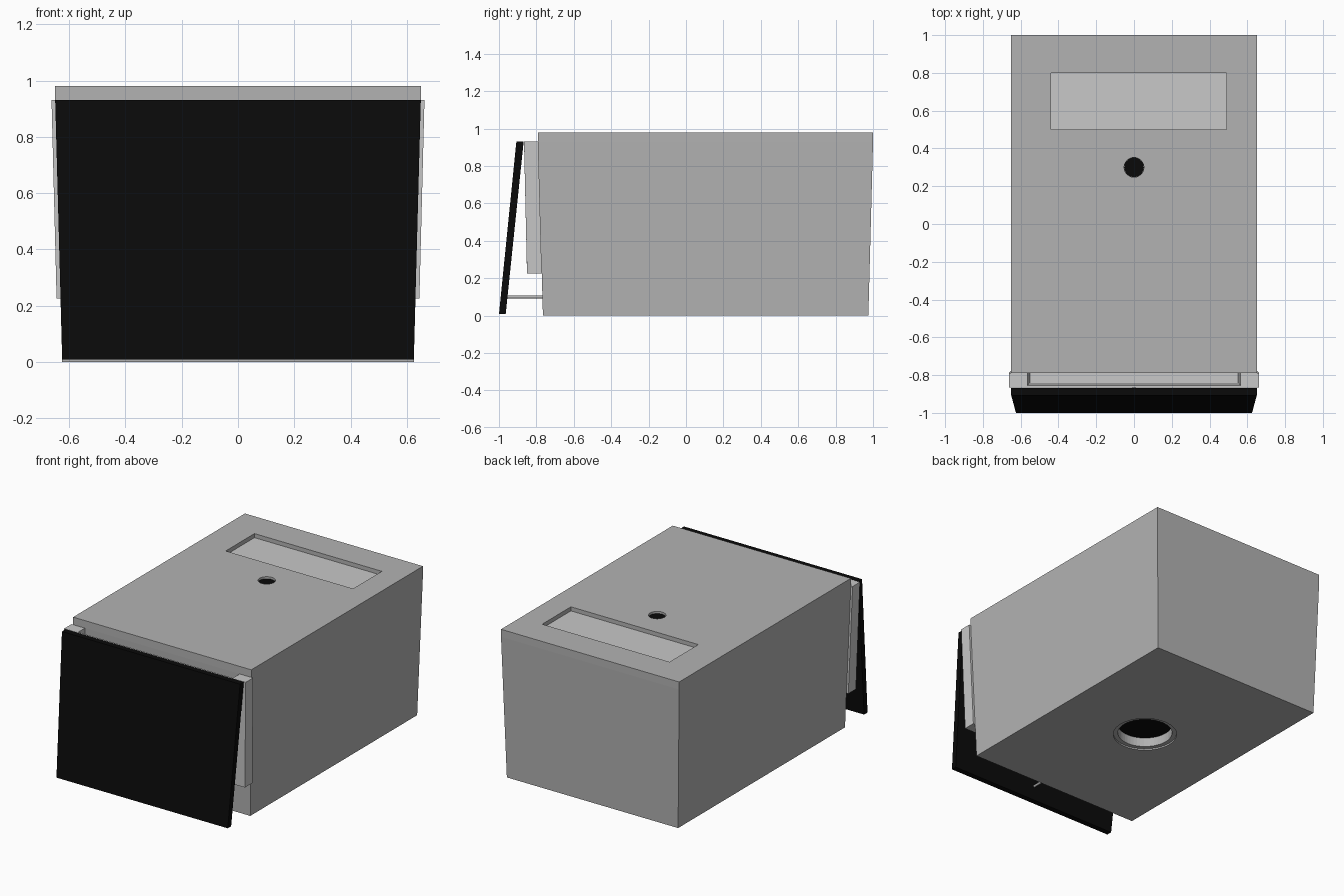
import bpy, bmesh, math
from mathutils import Matrix

if "Cube" in bpy.data.objects:
    bpy.data.objects.remove(bpy.data.objects["Cube"])


def material(name, value):
    m = bpy.data.materials.new(name)
    m.diffuse_color = (value, value, value, 1)
    m.use_nodes = True
    m.node_tree.nodes["Principled BSDF"].inputs["Base Color"].default_value = m.diffuse_color
    return m


GREY = material("mid grey", 0.45)
LIGHT = material("light grey", 0.58)
BLACK = material("black", 0.003)


def finish(name, bm, mat):
    bmesh.ops.recalc_face_normals(bm, faces=bm.faces)
    me = bpy.data.meshes.new(name)
    bm.to_mesh(me)
    bm.free()
    ob = bpy.data.objects.new(name, me)
    bpy.context.collection.objects.link(ob)
    if mat:
        me.materials.append(mat)
    return ob


def block(name, low, high, mat=None):
    """Tapered box; low and high are (x0, x1, y0, y1, z) rectangles."""
    bm = bmesh.new()
    rings = []
    for x0, x1, y0, y1, z in (low, high):
        rings.append([bm.verts.new((x, y, z)) for x, y in
                      ((x0, y0), (x1, y0), (x1, y1), (x0, y1))])
    a, b = rings
    bm.faces.new(a[::-1])
    bm.faces.new(b)
    for i in range(4):
        j = (i + 1) % 4
        bm.faces.new((a[i], a[j], b[j], b[i]))
    return finish(name, bm, mat)


def cylinder(name, x, y, z0, z1, r, mat=None, sides=48):
    bm = bmesh.new()
    bmesh.ops.create_cone(bm, cap_ends=True, segments=sides, radius1=r, radius2=r,
                          depth=z1 - z0,
                          matrix=Matrix.Translation((x, y, (z0 + z1) / 2)))
    return finish(name, bm, mat)


def cut(ob, cutter):
    """Subtract the cutter, keep the result and delete the cutter."""
    mod = ob.modifiers.new("cut", 'BOOLEAN')
    mod.operation = 'DIFFERENCE'
    mod.solver = 'EXACT'
    mod.object = cutter
    bpy.context.view_layer.update()
    dg = bpy.context.evaluated_depsgraph_get()
    me = bpy.data.meshes.new_from_object(ob.evaluated_get(dg))
    ob.modifiers.clear()
    ob.data = me
    bpy.data.objects.remove(cutter)


# Tapered body with a stepped round opening underneath
body = block("body", (-0.625, 0.625, -0.765, 0.975, 0), (-0.65, 0.65, -0.79, 1.0, 0.93), GREY)
cut(body, cylinder("floor_cutter", 0, 0.105, -0.1, 0.01, 0.195))
cut(body, cylinder("floor_cutter", 0, 0.105, -0.1, 0.075, 0.167))
cylinder("floor_opening_dark", 0, 0.105, 0.07, 0.076, 0.1665, BLACK)

# Lid with a rectangular recess and a small round hole
lid = block("lid", (-0.65, 0.65, -0.79, 1.0, 0.93), (-0.65, 0.65, -0.79, 1.0, 0.98), GREY)
cut(lid, block("recess_cutter", (-0.44, 0.49, 0.5, 0.8, 0.95), (-0.44, 0.49, 0.5, 0.8, 1.1)))
cut(lid, cylinder("hole_cutter", 0, 0.3, 0.962, 1.1, 0.052))
block("recess_panel", (-0.44, 0.49, 0.5, 0.8, 0.949), (-0.44, 0.49, 0.5, 0.8, 0.953), LIGHT)
cylinder("lid_hole_dark", 0, 0.3, 0.96, 0.966, 0.0518, BLACK)

# Light frame on the front: two posts, bottom bar and thin front plate
for side, s in (("left", -1), ("right", 1)):
    lo = sorted((s * 0.55, s * 0.645))
    hi = sorted((s * 0.565, s * 0.663))
    block("frame_post_" + side, (*lo, -0.85, -0.771, 0.225), (*hi, -0.866, -0.79, 0.93), LIGHT)
block("frame_bar", (-0.55, 0.55, -0.85, -0.771, 0.225), (-0.552, 0.552, -0.852, -0.773, 0.30), LIGHT)
block("frame_plate", (-0.55, 0.55, -0.85, -0.84, 0.225), (-0.565, 0.565, -0.866, -0.856, 0.928), LIGHT)

# Leaning black front panel
block("front_panel", (-0.625, 0.625, -1.0, -0.964, 0.008), (-0.65, 0.65, -0.907, -0.868, 0.93), BLACK)

# Thin rod holding the panel off the body
bm = bmesh.new()
bmesh.ops.create_cone(bm, cap_ends=True, segments=16, radius1=0.008, radius2=0.008, depth=0.21,
                      matrix=Matrix.Translation((0, -0.865, 0.1)) @ Matrix.Rotation(math.pi / 2, 4, 'X'))
finish("spacer_rod", bm, GREY)
